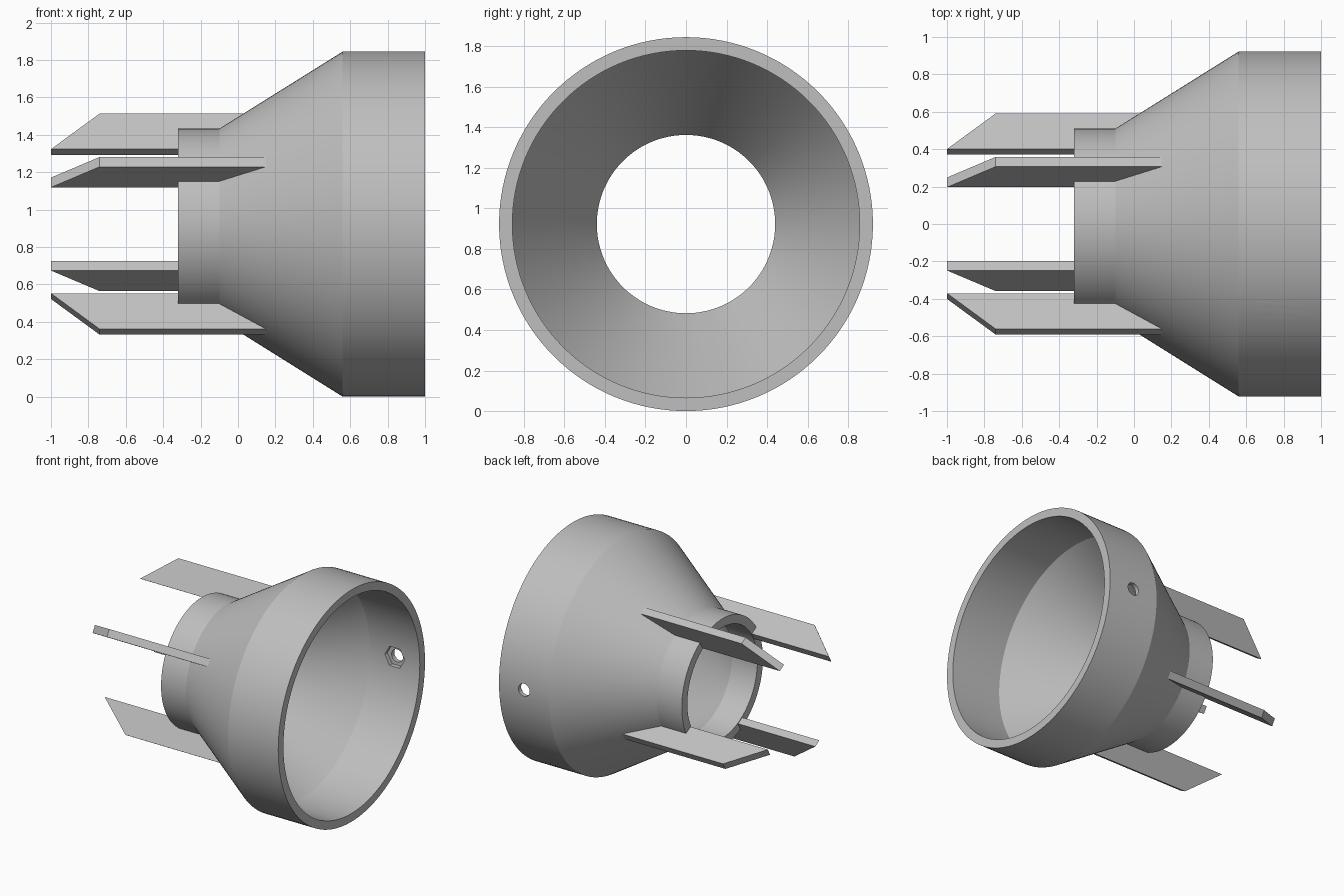
import bpy, bmesh, math
from mathutils import Matrix, Vector

cube = bpy.data.objects.get("Cube")
if cube:
    bpy.data.objects.remove(cube, do_unlink=True)

R = 0.9225                                  # outer radius, also the axis height
AXIS = Vector((0, 0, R))

grey = bpy.data.materials.new("plain_grey")
grey.use_nodes = True
colour = (0.52, 0.52, 0.52, 1)
grey.diffuse_color = colour
grey.node_tree.nodes["Principled BSDF"].inputs["Base Color"].default_value = colour


def add_object(name, bm):
    bmesh.ops.recalc_face_normals(bm, faces=bm.faces)
    mesh = bpy.data.meshes.new(name)
    bm.to_mesh(mesh)
    bm.free()
    mesh.materials.append(grey)
    obj = bpy.data.objects.new(name, mesh)
    bpy.context.collection.objects.link(obj)
    return obj


def around_axis(degrees):
    """Turn about the x axis; zero points to the back, 90 points up."""
    return Matrix.Translation(AXIS) @ Matrix.Rotation(math.radians(degrees), 4, 'X')


def lathe(name, profile, steps=128):
    bm = bmesh.new()
    verts = [bm.verts.new((x, r, 0)) for x, r in profile]
    edges = [bm.edges.new((verts[i - 1], verts[i])) for i in range(len(verts))]
    bmesh.ops.spin(bm, geom=verts + edges, cent=(0, 0, 0), axis=(1, 0, 0),
                   angle=math.tau, steps=steps, use_merge=True)
    bmesh.ops.remove_doubles(bm, verts=bm.verts, dist=0.0001)
    bm.transform(Matrix.Translation(AXIS))
    return add_object(name, bm)


def radial_cutter(name, sides, radius, near, far, angle):
    """Prism pointing outward from the axis, with a corner along x."""
    bm = bmesh.new()
    bmesh.ops.create_cone(bm, cap_ends=True, segments=sides, radius1=radius,
                          radius2=radius, depth=far - near)
    bm.transform(Matrix.Rotation(math.radians(90), 4, 'Z'))
    corner = max(bm.verts, key=lambda v: v.co.x).co
    bm.transform(Matrix.Rotation(-math.atan2(corner.y, corner.x), 4, 'Z'))
    bm.transform(around_axis(angle) @ Matrix.Translation((0.78, (near + far) / 2, 0))
                 @ Matrix.Rotation(math.radians(90), 4, 'X'))
    obj = add_object(name, bm)
    obj.hide_render = True
    return obj


def cut(target, cutter):
    mod = target.modifiers.new("cut", 'BOOLEAN')
    mod.operation = 'DIFFERENCE'
    mod.solver = 'EXACT'
    mod.object = cutter
    bpy.context.view_layer.objects.active = target
    bpy.ops.object.modifier_apply(modifier=mod.name)
    bpy.data.objects.remove(cutter, do_unlink=True)


# Funnel shell: neck, cone and wide collar
shell = lathe("funnel_shell", [
    (-0.32, 0.44), (-0.32, 0.51), (-0.10, 0.51), (0.56, R),
    (1.0, R), (1.0, 0.857), (0.56, 0.857), (-0.10, 0.44)])

# Three screw holes with hexagonal nut pockets on the inside
for angle in (0, 120, 240):
    cut(shell, radial_cutter("screw_hole_cutter", 32, 0.05, 0.7, 1.1, angle))
    cut(shell, radial_cutter("nut_pocket_cutter", 6, 0.088, 0.78, 0.888, angle))

bpy.ops.object.select_all(action='DESELECT')
shell.select_set(True)
bpy.context.view_layer.objects.active = shell
bpy.ops.object.shade_smooth_by_angle(angle=math.radians(20))

# Four radial fins with slanted tips, rooted in the cone wall
fin_outline = [(-1.0, 0.445), (-0.12, 0.445), (0.2, 0.665), (-0.74, 0.665)]
thickness = 0.06
for i in range(4):
    bm = bmesh.new()
    face = bm.faces.new([bm.verts.new((x, r, -thickness / 2)) for x, r in fin_outline])
    side = bmesh.ops.extrude_face_region(bm, geom=[face])["geom"]
    bmesh.ops.translate(bm, vec=(0, 0, thickness),
                        verts=[g for g in side if isinstance(g, bmesh.types.BMVert)])
    bm.transform(around_axis(60 + 90 * i))
    add_object(f"fin_{i + 1}", bm)
